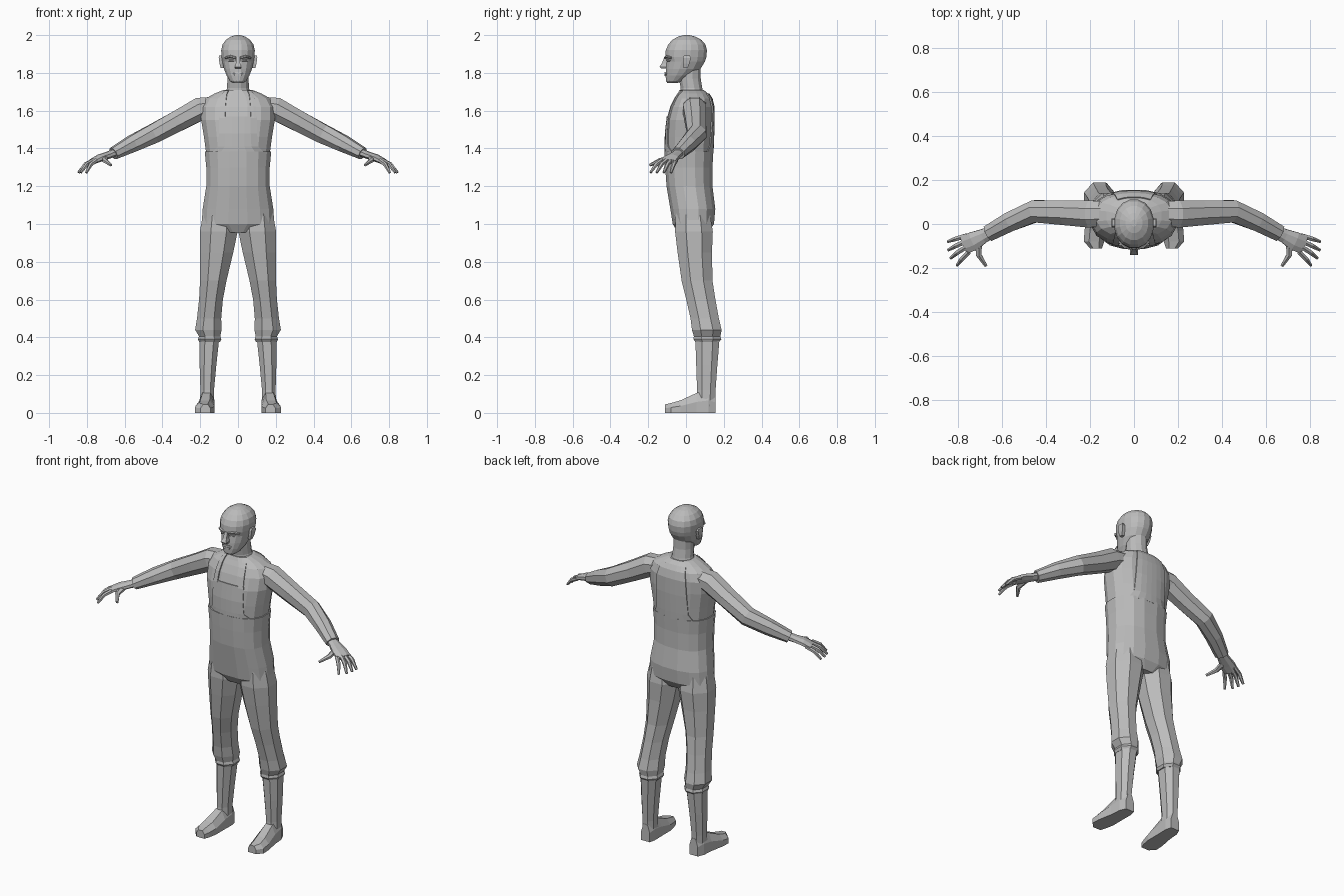
import bpy, bmesh, math
from mathutils import Vector

grey = bpy.data.materials.new("plain grey")
grey.diffuse_color = (0.5, 0.5, 0.5, 1)


def finish(name, bm, mirror=False, thick=0):
    bmesh.ops.recalc_face_normals(bm, faces=bm.faces[:])
    me = bpy.data.meshes.new(name)
    bm.to_mesh(me)
    bm.free()
    me.materials.append(grey)
    ob = bpy.data.objects.new(name, me)
    bpy.context.collection.objects.link(ob)
    if thick:
        m = ob.modifiers.new("thickness", 'SOLIDIFY')
        m.thickness, m.offset = thick, 0
    if mirror:
        ob.modifiers.new("mirror", 'MIRROR')
    return ob


def loft(name, rings, mirror=False):
    """Skin a list of equal-length point rings and cap both ends."""
    bm = bmesh.new()
    vs = [[bm.verts.new(p) for p in r] for r in rings]
    n = len(rings[0])
    for a, b in zip(vs, vs[1:]):
        for i in range(n):
            j = (i + 1) % n
            bm.faces.new((a[i], a[j], b[j], b[i]))
    bm.faces.new(vs[0])
    bm.faces.new(vs[-1])
    return finish(name, bm, mirror)


def spow(v, e):
    return math.copysign(abs(v) ** e, v)


def stack(name, rows, sides, power=2.0, mirror=False):
    """Horizontal rounded rings: z, centre x, half width, front y, back y."""
    rings = []
    for z, cx, rx, yf, yb in rows:
        ring = []
        for i in range(sides):
            a = 2 * math.pi * (i + 0.5) / sides
            ring.append((cx + rx * spow(math.cos(a), 2 / power) / math.cos(math.pi / sides) ** (2 / power),
                         (yf + yb) / 2 + (yb - yf) / 2 * spow(math.sin(a), 2 / power), z))
        rings.append(ring)
    return loft(name, rings, mirror)


def tube(name, pts, sides, mirror=True):
    """Limb along a path: point, half width (sideways), half height."""
    rings = []
    ps = [Vector(p[0]) for p in pts]
    for i, (p, w, h) in enumerate(pts):
        t = (ps[min(i + 1, len(ps) - 1)] - ps[max(i - 1, 0)]).normalized()
        s = t.cross(Vector((0, 0, 1))).normalized()
        u = s.cross(t)
        angs = [2 * math.pi * (k + 0.5) / sides for k in range(sides)]
        rings.append([ps[i] + s * w * math.cos(a) + u * h * math.sin(a) for a in angs])
    return loft(name, rings, mirror)


# Torso: trousers up to the waist edge, shirt above
trousers = [(0.955, 0, .10, -.045, .12), (1.0, 0, .192, -.072, .15), (1.08, 0, .187, -.085, .157),
            (1.2, 0, .168, -.105, .142), (1.3, 0, .168, -.112, .142), (1.385, 0, .176, -.116, .147)]
shirt = [(1.37, 0, .168, -.108, .14), (1.46, 0, .18, -.108, .144), (1.55, 0, .195, -.102, .147),
         (1.62, 0, .195, -.082, .146), (1.665, 0, .17, -.06, .135), (1.69, 0, .125, -.045, .118),
         (1.71, 0, .075, -.035, .095)]
stack("trouser_top", trousers, 16, 2.4)
stack("shirt", shirt, 16, 2.4)


def surface_y(x, z, back):
    for a, b in zip(shirt, shirt[1:]):
        if a[0] <= z <= b[0]:
            f = (z - a[0]) / (b[0] - a[0])
            rx, yf, yb = (a[k] + (b[k] - a[k]) * f for k in (2, 3, 4))
            d = max(0, 1 - min(1, abs(x) / rx) ** 2.4) ** (1 / 2.4)
            return (yf + yb) / 2 + (1 if back else -1) * ((yb - yf) / 2 * d + .002)


def panel(name, rows, back, mirror, cols=6):
    """Cloth plate on the shirt: rows of z, left x, right x."""
    bm = bmesh.new()
    g = []
    for z, x0, x1 in rows:
        xs = [x0 + (x1 - x0) * i / cols for i in range(cols + 1)]
        g.append([bm.verts.new((x, surface_y(x, z, back), z)) for x in xs])
    for a, b in zip(g, g[1:]):
        for i in range(cols):
            bm.faces.new((a[i], a[i + 1], b[i + 1], b[i]))
    finish(name, bm, mirror, .007)


# Bib, back panel and shoulder straps
panel("front_bib", [(1.375, -.14, .14), (1.41, -.105, .105), (1.48, -.1, .1), (1.57, -.1, .1)], False, False)
panel("back_panel", [(1.375, -.13, .13), (1.42, -.105, .105), (1.53, -.1, .1), (1.62, -.095, .095),
                     (1.665, -.085, .085), (1.69, -.075, .075)], True, False)
panel("front_strap", [(1.56, .068, .098), (1.62, .066, .094), (1.665, .062, .088), (1.69, .058, .08),
                      (1.705, .05, .07)], False, True, 2)

# Trouser legs with gathered cuffs
stack("trouser_leg", [(1.08, .1, .08, -.06, .13), (.96, .102, .1, -.066, .15), (.85, .113, .088, -.052, .145),
                      (.7, .131, .07, -.03, .147), (.6, .143, .063, -.005, .162), (.5, .153, .064, .018, .18),
                      (.44, .157, .07, .025, .195), (.405, .15, .056, .036, .188), (.39, .15, .062, .033, .193),
                      (.375, .15, .055, .045, .18)], 8, 2.0, True)

# Boot shaft
stack("boot_shaft", [(.39, .152, .052, .045, .182), (.25, .159, .044, .05, .17),
                     (.12, .163, .036, .055, .16), (.03, .164, .038, .05, .156)], 8, 2.2, True)

# Boot foot, skinned from heel to toe
foot = []
for y, cx, w, h in [(.157, .16, .028, .1), (.12, .164, .04, .12), (.055, .167, .042, .105),
                    (-.03, .175, .05, .066), (-.08, .181, .046, .052), (-.112, .172, .026, .045)]:
    foot.append([(cx - w, y, 0), (cx + w, y, 0), (cx + w, y, h * .55),
                 (cx + w * .5, y, h), (cx - w * .5, y, h), (cx - w, y, h * .55)])
loft("boot_foot", foot, True)

# Sleeved arm
tube("arm", [((.09, .048, 1.635), .06, .045), ((.2, .045, 1.61), .066, .066), ((.31, .05, 1.55), .06, .06),
             ((.45, .058, 1.477), .054, .055), ((.56, .012, 1.425), .048, .047),
             ((.66, -.042, 1.373), .04, .034)], 8)

# Hand: palm, four fingers, thumb
tube("palm", [((.65, -.038, 1.378), .03, .022), ((.685, -.055, 1.365), .035, .02),
              ((.73, -.078, 1.35), .046, .02), ((.772, -.095, 1.33), .045, .015)], 8)
for i, (base, tip) in enumerate([((.76, -.053), (.845, -.08)), ((.765, -.08), (.843, -.118)),
                                 ((.763, -.105), (.832, -.155)), ((.75, -.128), (.803, -.188))]):
    mid = [(base[k] + tip[k]) / 2 for k in (0, 1)]
    tube("finger_%d" % (i + 1), [((*base, 1.337), .012, .012), ((mid[0] + .004, mid[1], 1.315), .012, .012),
                                 ((*tip, 1.272), .007, .007)], 6)
tube("thumb", [((.705, -.085, 1.35), .018, .016), ((.705, -.14, 1.335), .014, .013),
               ((.672, -.19, 1.312), .008, .008)], 6)

# Neck and head
stack("neck", [(1.67, 0, .075, -.03, .1), (1.72, 0, .058, -.03, .088), (1.77, 0, .056, -.04, .08),
               (1.84, 0, .056, -.04, .08)], 12)
stack("head", [(1.747, 0, .028, -.1, -.045), (1.757, 0, .043, -.107, -.01), (1.785, 0, .06, -.109, .035),
               (1.82, 0, .074, -.108, .078), (1.86, 0, .083, -.103, .102), (1.885, 0, .087, -.112, .11),
               (1.92, 0, .089, -.109, .113), (1.95, 0, .082, -.096, .105), (1.975, 0, .064, -.074, .083),
               (1.992, 0, .038, -.042, .05), (2.0, 0, .012, -.012, .02)], 16, 2.1)


def slab(z, x, w, y0, y1):
    return [(x - w, y0, z), (x + w, y0, z), (x + w, y1, z), (x - w, y1, z)]


# Face details
loft("nose", [slab(1.885, 0, .009, -.114, -.09), slab(1.85, 0, .012, -.128, -.09),
              slab(1.832, 0, .018, -.141, -.09), slab(1.822, 0, .015, -.128, -.09)])
loft("upper_lip", [slab(1.806, 0, .018, -.113, -.09), slab(1.798, 0, .028, -.115, -.08)])
loft("lower_lip", [slab(1.795, 0, .026, -.113, -.08), slab(1.783, 0, .016, -.113, -.09)])
tube("brow", [((.012, -.108, 1.881), .009, .007), ((.04, -.103, 1.887), .009, .007),
              ((.066, -.078, 1.88), .008, .006)], 6)
tube("eye", [((.02, -.1, 1.866), .005, .004), ((.036, -.096, 1.866), .007, .007),
             ((.053, -.083, 1.866), .005, .004)], 6)
loft("ear", [slab(1.825, .082, .01, -.012, .008), slab(1.85, .086, .012, -.016, .018),
             slab(1.88, .089, .013, -.016, .026), slab(1.892, .089, .01, -.01, .02)], True)
